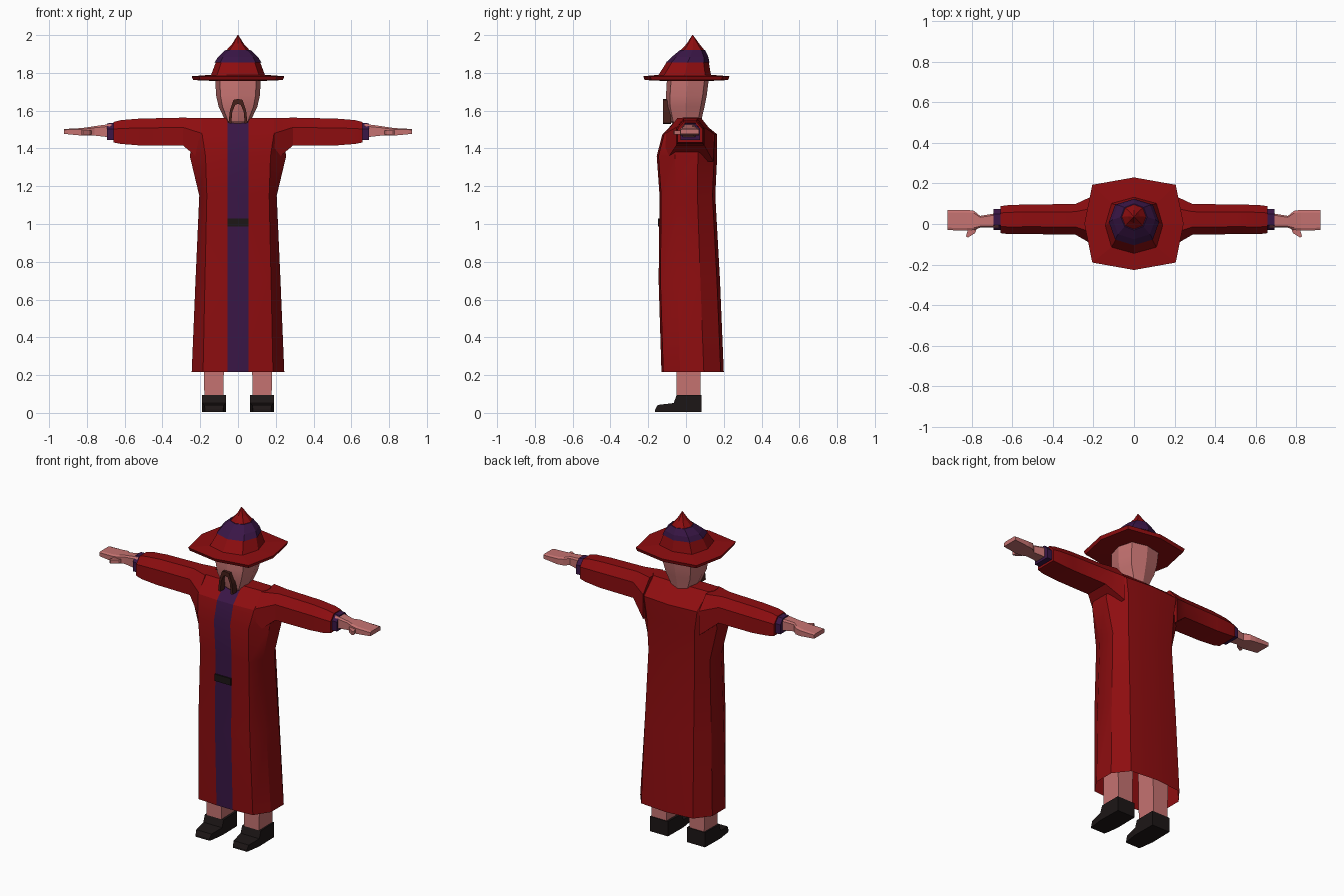
import bpy, bmesh

if "Cube" in bpy.data.objects:
    bpy.data.objects.remove(bpy.data.objects["Cube"])


def material(name, rgb):
    m = bpy.data.materials.new(name)
    m.diffuse_color = (*rgb, 1)
    m.use_nodes = True
    m.node_tree.nodes["Principled BSDF"].inputs["Base Color"].default_value = m.diffuse_color
    return m


RED = material("red cloth", (0.27, 0.004, 0.005))
PURPLE = material("purple cloth", (0.042, 0.008, 0.062))
SKIN = material("skin", (0.56, 0.17, 0.165))
BLACK = material("black leather", (0.012, 0.008, 0.008))
BROWN = material("brown hair", (0.06, 0.014, 0.01))


def loft(name, rings, mats, caps=(True, True), mirror=False, pick=None, smooth=None):
    """Skin a list of equal-sized point rings; pick(row, column) chooses the material slot."""
    bm = bmesh.new()
    rows = [[bm.verts.new(p) for p in r] for r in rings]
    n = len(rows[0])
    for i in range(len(rows) - 1):
        for j in range(n):
            k = (j + 1) % n
            f = bm.faces.new((rows[i][j], rows[i][k], rows[i + 1][k], rows[i + 1][j]))
            if pick:
                f.material_index = pick(i, j)
    if caps[0]:
        bm.faces.new(rows[0][::-1])
    if caps[1]:
        bm.faces.new(rows[-1])
    bmesh.ops.recalc_face_normals(bm, faces=bm.faces)
    me = bpy.data.meshes.new(name)
    bm.to_mesh(me)
    bm.free()
    ob = bpy.data.objects.new(name, me)
    bpy.context.collection.objects.link(ob)
    for m in mats:
        me.materials.append(m)
    if mirror:
        ob.modifiers.new("mirror", 'MIRROR')
    if smooth:
        bpy.ops.object.select_all(action='DESELECT')
        ob.select_set(True)
        bpy.context.view_layer.objects.active = ob
        bpy.ops.object.shade_smooth_by_angle(angle=smooth)
    return ob


def both_sides(half):
    """Complete a right-hand outline (x, y, z) with its mirror image."""
    return half + [(-x, y, z) for x, y, z in reversed(half) if x > 1e-6]


def octagon(z, w, yf, yb, k=0.75):
    c, h = (yf + yb) / 2, (yb - yf) / 2
    return both_sides([(0, yf, z), (k * w, c - k * h, z), (w, c, z), (k * w, c + k * h, z), (0, yb, z)])


def box_ring(x0, x1, y0, y1, z):
    return [(x0, y0, z), (x1, y0, z), (x1, y1, z), (x0, y1, z)]


# Robe: open at the hem, with a purple stripe down the front
def robe_ring(z, w, yf, yb, corner):
    d = yb - yf
    return both_sides([(0.055, yf, z), (corner, yf + 0.03 * d, z), (w, yf + 0.3 * d, z),
                       (w, yf + 0.68 * d, z), (corner * 0.95, yb - 0.05 * d, z), (0, yb, z)])


robe = [(0.217, 0.245, -0.13, 0.20, 0.185), (0.70, 0.225, -0.145, 0.18, 0.175),
        (1.15, 0.205, -0.14, 0.155, 0.165), (1.36, 0.255, -0.155, 0.165, 0.172),
        (1.475, 0.235, -0.125, 0.165, 0.19), (1.562, 0.205, -0.04, 0.055, 0.195)]
loft("robe", [robe_ring(*r) for r in robe], [RED, PURPLE], (False, True),
     pick=lambda i, j: int(j == 10), smooth=0.5)

# Belt piece across the stripe
loft("belt", [box_ring(-0.055, 0.055, -0.149, -0.135, z) for z in (0.988, 1.03)], [BLACK])


# Sleeves, cuffs and forearms run outwards along x
def arm_ring(x, y0, y1, z0, z1, c=0.25):
    w, h = y1 - y0, z1 - z0
    return [(x, y0, z0), (x, y1, z0), (x, y1, z1 - 1.4 * c * h), (x, y1 - c * w, z1),
            (x, y0 + c * w, z1), (x, y0, z1 - 1.4 * c * h)]


sleeve = [(0.19, -0.11, 0.145, 1.33, 1.56), (0.29, -0.052, 0.098, 1.415, 1.563),
          (0.52, -0.05, 0.097, 1.416, 1.558), (0.62, -0.05, 0.093, 1.424, 1.55),
          (0.66, -0.045, 0.088, 1.432, 1.54)]
loft("sleeve", [arm_ring(*r) for r in sleeve], [RED], mirror=True, smooth=0.5)
cuff = [(0.65, -0.03, 0.075, 1.445, 1.535), (0.693, -0.03, 0.075, 1.445, 1.533)]
loft("cuff", [arm_ring(*r) for r in cuff], [PURPLE], mirror=True)
hand = [(0.67, -0.018, 0.055, 1.458, 1.53), (0.76, -0.018, 0.04, 1.468, 1.518),
        (0.79, -0.03, 0.065, 1.468, 1.513), (0.825, -0.033, 0.07, 1.468, 1.508),
        (0.92, -0.03, 0.07, 1.477, 1.503)]
loft("hand", [arm_ring(*r, 0.12) for r in hand], [SKIN], mirror=True)
loft("thumb", [[(x, y, z) for x, y in ((0.77, -0.01), (0.785, -0.045), (0.82, -0.067),
                                       (0.83, -0.062), (0.815, -0.01))]
               for z in (1.473, 1.495)], [SKIN], mirror=True)

# Legs and shoes
loft("leg", [box_ring(0.078, 0.178, -0.05, 0.078, 0.06), box_ring(0.07, 0.183, -0.05, 0.078, 0.5)],
     [SKIN], mirror=True)


def shoe_ring(y, top, x0, x1):
    return [(x0, y, 0.005), (x1, y, 0.005), (x1, y, top), (x0, y, top)]


shoe = [(0.083, 0.096, 0.065, 0.187), (-0.05, 0.094, 0.063, 0.19), (-0.065, 0.052, 0.063, 0.19),
        (-0.15, 0.042, 0.075, 0.178), (-0.163, 0.005 + 0.012, 0.08, 0.174)]
loft("shoe", [shoe_ring(*r) for r in shoe], [BLACK], mirror=True)

# Head and neck
head = [(1.50, 0.06, -0.04, 0.07), (1.545, 0.066, -0.085, 0.08), (1.62, 0.102, -0.104, 0.098),
        (1.68, 0.116, -0.106, 0.11), (1.78, 0.121, -0.1, 0.122)]
loft("head", [octagon(*r, 0.8) for r in head], [SKIN], smooth=0.4)

# Drooping moustache: arch profile extruded in depth
arch = [(0, 1.662), (0.024, 1.657), (0.043, 1.6), (0.05, 1.535), (0.036, 1.53), (0.03, 1.595),
        (0.015, 1.63), (0, 1.637)]
outline = arch + [(-x, z) for x, z in arch[-2:0:-1]]
loft("moustache", [[(x, y, z) for x, z in outline] for y in (-0.121, -0.08)], [BROWN])

# Hat: wide brim, crown, purple band and bent tip
hat = [(1.757, 0.12, -0.11, 0.12, 0.78), (1.762, 0.238, -0.218, 0.223, 0.84),
       (1.782, 0.245, -0.227, 0.23, 0.84), (1.79, 0.142, -0.145, 0.132, 0.78),
       (1.86, 0.116, -0.1, 0.12, 0.75)]
loft("hat", [octagon(*r) for r in hat], [RED])
band = [(1.856, 0.124, -0.105, 0.124, 0.75), (1.885, 0.105, -0.075, 0.118, 0.75),
        (1.922, 0.065, -0.03, 0.1, 0.72)]
loft("hat_band", [octagon(*r) for r in band], [PURPLE])
tip = [(1.915, 0.066, -0.032, 0.102, 0.72), (1.955, 0.03, 0.004, 0.07, 0.72), (2.0, 0.002, 0.033, 0.037, 0.72)]
loft("hat_tip", [octagon(*r) for r in tip], [RED])
